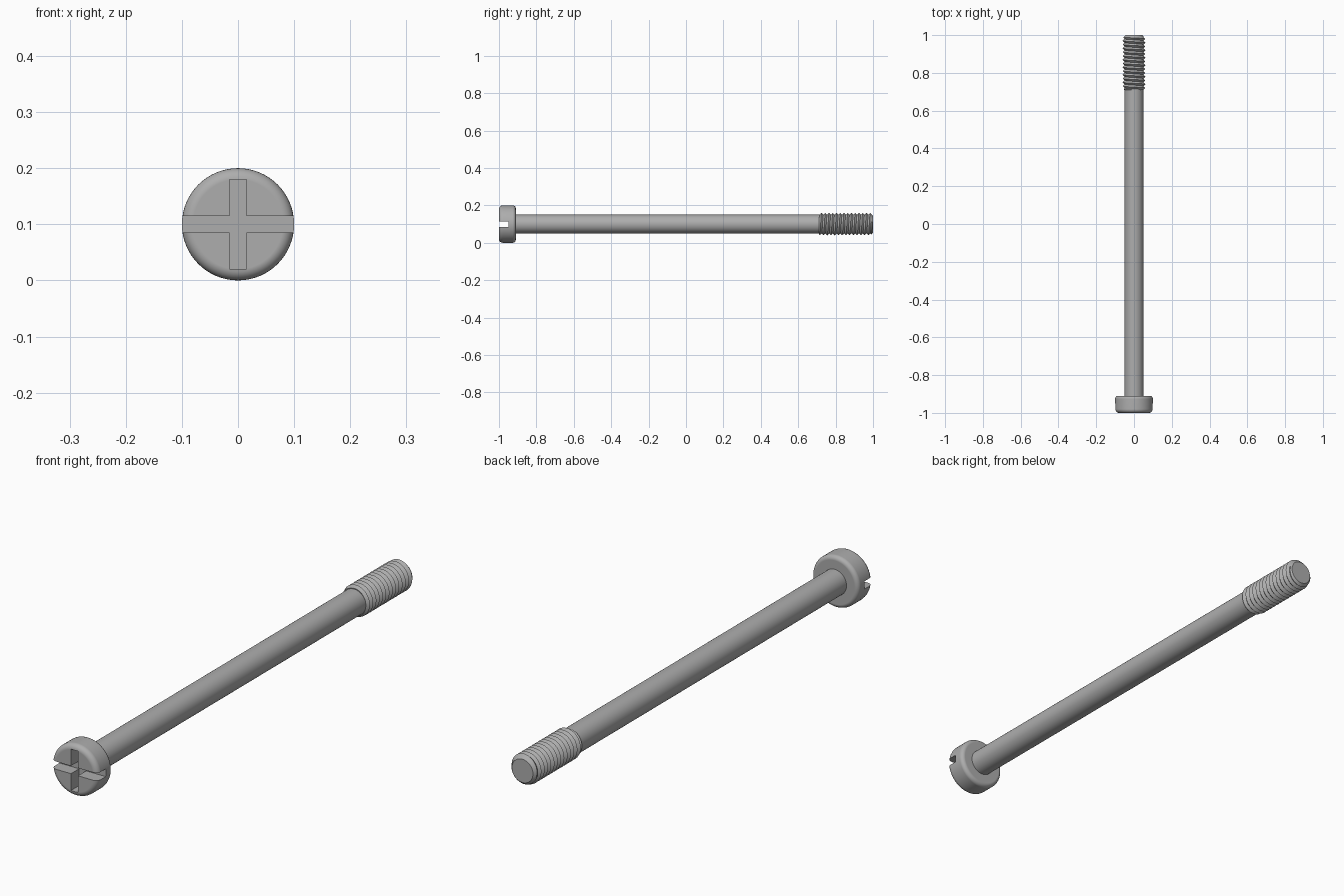
import bpy, bmesh, math
from mathutils import Vector

if "Cube" in bpy.data.objects:
    bpy.data.objects.remove(bpy.data.objects["Cube"], do_unlink=True)

AXIS_Z = 0.1          # height of the screw's centre line
HEAD_R = 0.1
SHANK_R = 0.05
THREAD_R = 0.06
SIDES = 64

steel = bpy.data.materials.new("grey steel")
steel.use_nodes = True
colour = (0.42, 0.42, 0.42, 1)
steel.diffuse_color = colour
steel.node_tree.nodes["Principled BSDF"].inputs["Base Color"].default_value = colour


def finish_mesh(bm, name):
    """Weld, orient and link a mesh on the centre line."""
    bmesh.ops.remove_doubles(bm, verts=bm.verts, dist=1e-5)
    bmesh.ops.dissolve_degenerate(bm, edges=bm.edges, dist=1e-6)
    bmesh.ops.recalc_face_normals(bm, faces=bm.faces)
    mesh = bpy.data.meshes.new(name)
    bm.to_mesh(mesh)
    bm.free()
    mesh.materials.append(steel)
    obj = bpy.data.objects.new(name, mesh)
    obj.location.z = AXIS_Z
    bpy.context.collection.objects.link(obj)
    return obj


def select(obj):
    bpy.ops.object.select_all(action='DESELECT')
    obj.select_set(True)
    bpy.context.view_layer.objects.active = obj


def smooth(obj):
    select(obj)
    bpy.ops.object.shade_smooth_by_angle(angle=math.radians(30))


def lathe(name, profile):
    """Turn (radius, y) points around the y axis and cap both ends."""
    bm = bmesh.new()
    verts = [bm.verts.new((r, y, 0)) for r, y in profile]
    edges = [bm.edges.new(pair) for pair in zip(verts, verts[1:])]
    bmesh.ops.spin(bm, geom=verts + edges, cent=(0, 0, 0), axis=(0, 1, 0),
                   angle=math.tau, steps=SIDES)
    bmesh.ops.remove_doubles(bm, verts=bm.verts, dist=1e-5)
    bmesh.ops.holes_fill(bm, edges=[e for e in bm.edges if e.is_boundary], sides=0)
    return finish_mesh(bm, name)


def fillet(radius, centre_y, start, steps=6):
    """Quarter-round corner touching the head's outer radius."""
    return [(HEAD_R - radius + radius * math.cos(a), centre_y + radius * math.sin(a))
            for a in (start + math.pi / 2 * i / steps for i in range(steps + 1))]


def cut_box(target, size, centre):
    bm = bmesh.new()
    bmesh.ops.create_cube(bm, size=1)
    bmesh.ops.scale(bm, vec=Vector(size), verts=bm.verts)
    bmesh.ops.translate(bm, vec=Vector(centre), verts=bm.verts)
    cutter = finish_mesh(bm, "slot_cutter")
    cutter.hide_render = True
    mod = target.modifiers.new("slot", 'BOOLEAN')
    mod.operation = 'DIFFERENCE'
    mod.solver = 'EXACT'
    mod.object = cutter
    select(target)
    bpy.ops.object.modifier_apply(modifier=mod.name)
    bpy.data.objects.remove(cutter, do_unlink=True)


# Rounded head with a through slot and a shorter crossing slot
head = lathe("head", fillet(0.02, -0.98, -math.pi / 2) + fillet(0.016, -0.926, 0))
cut_box(head, (0.3, 0.1, 0.03), (0, -1.0, 0))
cut_box(head, (0.03, 0.1, 0.16), (0, -1.0, 0))
smooth(head)
weighted = head.modifiers.new("flat_faces", 'WEIGHTED_NORMAL')
weighted.keep_sharp = True

# Plain shank
smooth(lathe("shank", [(SHANK_R, -0.92), (SHANK_R, 0.73)]))

# Helical thread: mesh rows follow the helix and stop at the end planes
START, END, PITCH, STEPS = 0.71, 1.0, 0.02, 4
DEPTH = 0.01


def thread_radius(y, turn):
    phase = ((y - START) / PITCH - turn) % 1
    wave = min(1, max(0, 2.5 * abs(phase - 0.5) - 0.125))
    ridge = THREAD_R - DEPTH * wave
    lead_in = SHANK_R + 0.002 + (y - START)
    tip = 0.045 + (END - y)
    return min(ridge, lead_in, tip)


bm = bmesh.new()
rows = int((END - START) / PITCH + 3) * STEPS
grid = []
for col in range(SIDES + 1):
    turn = col / SIDES
    angle = turn * math.tau
    column = []
    for row in range(rows):
        y = START + PITCH * (row / STEPS - 1 + turn)
        y = min(END, max(START, y))
        r = thread_radius(y, turn)
        column.append(bm.verts.new((r * math.cos(angle), y, r * math.sin(angle))))
    grid.append(column)
for left, right in zip(grid, grid[1:]):
    for i in range(rows - 1):
        bm.faces.new((left[i], left[i + 1], right[i + 1], right[i]))
bmesh.ops.remove_doubles(bm, verts=bm.verts, dist=1e-5)
bmesh.ops.dissolve_degenerate(bm, edges=bm.edges, dist=1e-6)
bmesh.ops.holes_fill(bm, edges=[e for e in bm.edges if e.is_boundary], sides=0)
smooth(finish_mesh(bm, "thread"))
